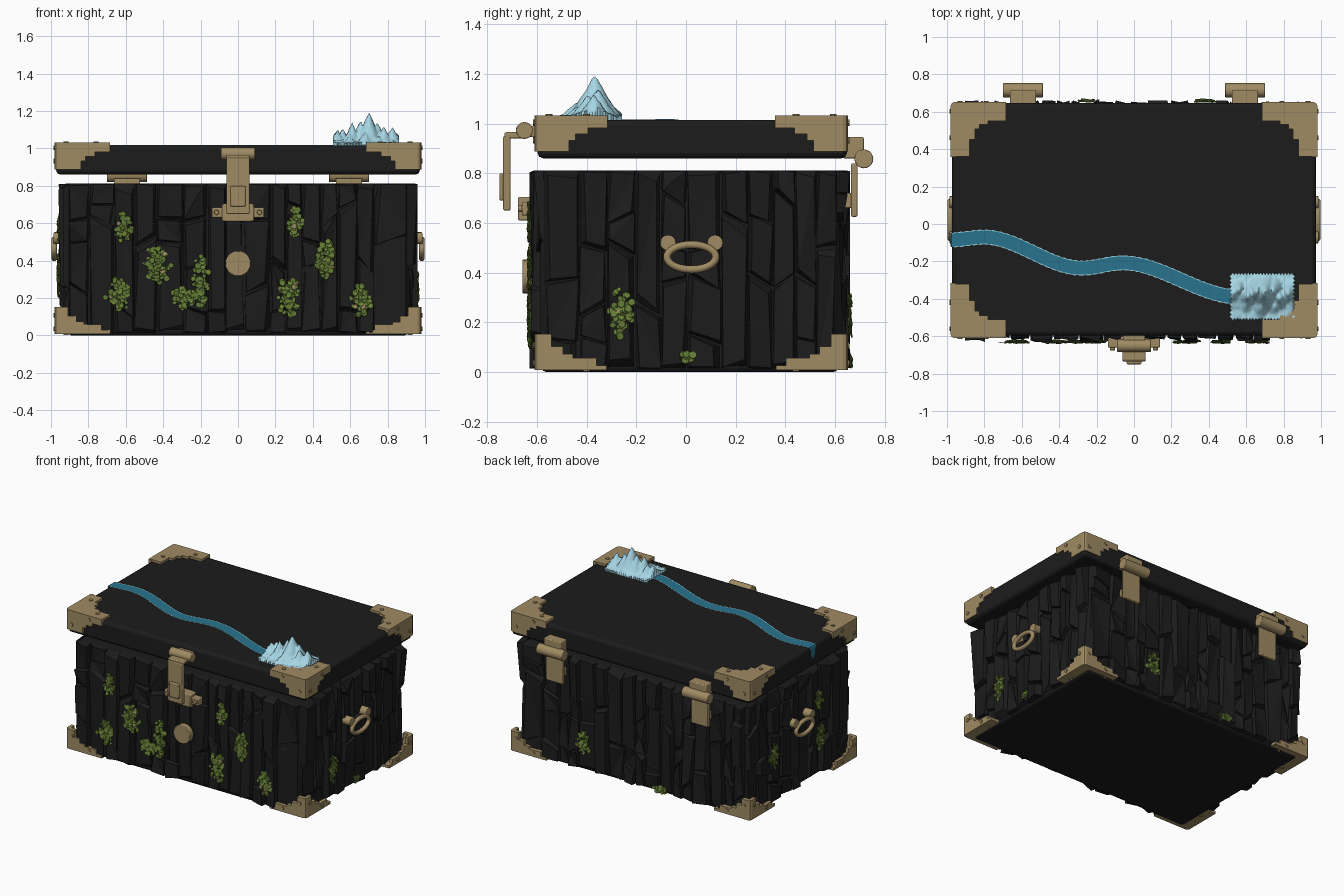
import bpy, bmesh, math, random
from mathutils import Vector as V, Matrix as M

if "Cube" in bpy.data.objects:
    bpy.data.objects.remove(bpy.data.objects["Cube"])

random.seed(11)

def material(name, rgb):
    m = bpy.data.materials.new(name)
    m.diffuse_color = (*rgb, 1)
    m.use_nodes = True
    m.node_tree.nodes["Principled BSDF"].inputs["Base Color"].default_value = m.diffuse_color
    return m

ROCK = material("dark rock", (0.0115, 0.0115, 0.0115))
BRONZE = material("bronze", (0.35, 0.26, 0.125))
WATER = material("river blue", (0.022, 0.175, 0.27))
FOAM = material("foam", (0.30, 0.62, 0.72))
ICE = material("ice", (0.38, 0.67, 0.78))
MOSS = material("moss green", (0.125, 0.20, 0.035))
BUD = material("dry bud", (0.35, 0.27, 0.12))

def finish(name, bm, *mats, smooth=0, bevel=0):
    bmesh.ops.recalc_face_normals(bm, faces=bm.faces)
    me = bpy.data.meshes.new(name)
    bm.to_mesh(me)
    bm.free()
    for m in mats:
        me.materials.append(m)
    ob = bpy.data.objects.new(name, me)
    bpy.context.collection.objects.link(ob)
    if bevel:
        b = ob.modifiers.new("bevel", 'BEVEL')
        b.width, b.segments = bevel, 2
    if smooth:
        bpy.ops.object.select_all(action='DESELECT')
        bpy.context.view_layer.objects.active = ob
        ob.select_set(True)
        bpy.ops.object.shade_smooth_by_angle(angle=math.radians(smooth))
    return ob

def box(name, lo, hi, mat, bevel=0.006):
    lo, hi = V(lo), V(hi)
    bm = bmesh.new()
    bmesh.ops.create_cube(bm, size=1, matrix=M.Translation((lo + hi) / 2) @ M.Diagonal((*(hi - lo), 1)))
    return finish(name, bm, mat, bevel=bevel, smooth=35)

def add_cyl(bm, p, axis, r, length, seg=20):
    rot = V(axis).to_track_quat('Z', 'Y').to_matrix().to_4x4()
    bmesh.ops.create_cone(bm, cap_ends=True, segments=seg, radius1=r, radius2=r,
                          depth=length, matrix=M.Translation(p) @ rot)

def cyl(name, p, axis, r, length, seg=20):
    bm = bmesh.new()
    add_cyl(bm, p, axis, r, length, seg)
    return finish(name, bm, BRONZE, smooth=35, bevel=0.004)

def add_prism(bm, pts, o, u, v, n, t):
    a = [bm.verts.new(o + u * x + v * y) for x, y in pts]
    b = [bm.verts.new(p.co + n * t) for p in a]
    bm.faces.new(a)
    bm.faces.new(b[::-1])
    for i in range(len(a)):
        j = (i + 1) % len(a)
        bm.faces.new((a[i], b[i], b[j], a[j]))

X, Y, Z = V((1, 0, 0)), V((0, 1, 0)), V((0, 0, 1))
# wall frames: origin, sideways direction, outward direction, half width
WALLS = {"front": (V((0, -0.58, 0)), X, -Y, 0.91), "back": (V((0, 0.61, 0)), X, Y, 0.91),
         "right": (V((0.91, 0.015, 0)), Y, X, 0.595), "left": (V((-0.91, 0.015, 0)), Y, -X, 0.595)}

# chest body and lid
box("body_core", (-0.91, -0.58, 0.0), (0.91, 0.61, 0.81), ROCK, 0.02)
box("lid", (-0.972, -0.597, 0.86), (0.972, 0.647, 1.015), ROCK, 0.022)

# craggy stone columns on each wall
def stone_wall(name, o, u, n, hw):
    bm = bmesh.new()
    end = hw - 0.005
    x = -end
    while x < end - 0.02:
        w = random.uniform(0.075, 0.15)
        if end - x - w < 0.06:
            w = end - x
        cuts = sorted(random.sample([0.13, 0.25, 0.37, 0.5, 0.62, 0.7], random.choice((1, 2, 2, 3))))
        zs = [0.015] + cuts + [0.812]
        tilt = [0] + [random.uniform(-0.04, 0.04) for _ in cuts] + [0]
        for i in range(len(zs) - 1):
            quad = [(x, zs[i] - tilt[i]), (x + w, zs[i] + tilt[i]),
                    (x + w, zs[i + 1] + tilt[i + 1]), (x, zs[i + 1] - tilt[i + 1])]
            near_corner = abs(x + w / 2) > hw - 0.21 and zs[i] < 0.14
            top = 0.024 if near_corner else 0.05
            mx = x + w * random.uniform(0.3, 0.7)
            mz = (zs[i] + zs[i + 1]) / 2
            back = [bm.verts.new(o + u * a + Z * b - n * 0.01) for a, b in quad]
            front = []
            base = random.uniform(0.015, top - 0.006)
            for a, b in quad:
                k, j = random.uniform(0.02, 0.38), random.uniform(0.0, 0.18)
                d = min(top, max(0.004, base + random.uniform(-0.022, 0.022)))
                front.append(bm.verts.new(o + u * (a + (mx - a) * k) + Z * (b + (mz - b) * j) + n * d))
            for f in range(4):
                g = (f + 1) % 4
                bm.faces.new((back[f], back[g], front[g], front[f]))
            s = random.randint(0, 1)
            bm.faces.new((front[s], front[s + 1], front[s + 2]))
            bm.faces.new((front[s], front[s + 2], front[(s + 3) % 4]))
        x += w
    finish(name + "_stones", bm, ROCK)

for name, frame in WALLS.items():
    stone_wall(name, *frame)

# stepped corner brackets with rivets
TOP = [(0, .02), (.006, .006), (.02, 0), (.295, 0), (.295, .1), (.2, .1), (.2, .12), (.155, .12),
       (.155, .145), (.13, .145), (.13, .2), (.1, .2), (.1, .29), (0, .29)]
LID_SIDE = [(.02, 0), (.295, 0), (.295, .05), (.215, .05), (.215, .075), (.165, .075), (.165, .1),
            (.14, .1), (.14, .145), (.02, .145)]
BASE_SIDE = [(.02, 0), (.25, 0), (.25, .05), (.155, .05), (.155, .065), (.115, .065), (.115, .095),
             (.07, .095), (.07, .145), (.02, .145)]
for sx in (-1, 1):
    for sy in (-1, 1):
        for part, cz, sz, side in (("lid", 1.032, -1, LID_SIDE), ("base", 0.008, 1, BASE_SIDE)):
            c = V((sx * 0.98, -0.61 if sy < 0 else 0.652, cz))
            ux, uy, uz = X * -sx, Y * -sy, Z * sz
            bm = bmesh.new()
            add_prism(bm, TOP, c, ux, uy, uz, 0.02)
            add_prism(bm, side, c, ux, uz, uy, 0.03)
            add_prism(bm, side, c, uy, uz, ux, 0.025)
            # rounded outer edge post
            add_prism(bm, [(0, .02), (.006, .006), (.02, 0), (.02, .02)], c, ux, uy, uz, 0.145)
            for a, b in ((0.05, 0.1), (0.19, 0.028)):
                add_cyl(bm, c + ux * a + uz * b, Y, 0.013, 0.012, 10)
                add_cyl(bm, c + uy * a + uz * b, X, 0.013, 0.012, 10)
            for a, b in ((0.06, 0.21), (0.22, 0.06)):
                add_cyl(bm, c + ux * a + uy * b, Z, 0.014, 0.012, 10)
            finish(part + "_corner_bracket", bm, BRONZE)

# front latch
cyl("latch_barrel", (0, -0.65, 0.972), X, 0.034, 0.18)
box("latch_mount", (-0.06, -0.64, 0.945), (0.06, -0.58, 0.99), BRONZE)
box("latch_arm", (-0.062, -0.735, 0.65), (0.062, -0.705, 0.95), BRONZE)
box("latch_neck", (-0.062, -0.73, 0.94), (0.062, -0.655, 0.965), BRONZE)
box("latch_tongue", (-0.04, -0.75, 0.69), (0.04, -0.73, 0.80), BRONZE)
box("catch_plate", (-0.085, -0.675, 0.61), (0.085, -0.60, 0.705), BRONZE)
box("catch_bar", (-0.14, -0.66, 0.63), (0.14, -0.61, 0.685), BRONZE)
for s in (-1, 1):
    cyl("catch_stud", (s * 0.115, -0.665, 0.658), Y, 0.014, 0.02, 12)
cyl("front_disc", (0, -0.635, 0.385), Y, 0.068, 0.045, 24)

# rear hinges and ring handles
for s in (-1, 1):
    hx = s * 0.593
    cyl("hinge_barrel", (hx, 0.715, 0.858), X, 0.038, 0.214)
    box("hinge_upper_leaf", (hx - 0.07, 0.63, 0.86), (hx + 0.07, 0.715, 0.945), BRONZE)
    box("hinge_lower_leaf", (hx - 0.07, 0.664, 0.625), (hx + 0.07, 0.69, 0.84), BRONZE)
    box("hinge_pad", (hx - 0.05, 0.60, 0.66), (hx + 0.05, 0.67, 0.72), BRONZE)
    for y in (-0.072, 0.117):
        cyl("handle_knob", (s * 0.953, y, 0.52), X, 0.032, 0.065, 16)
    bm = bmesh.new()
    rings = []
    for i in range(32):
        a = math.tau * i / 32
        d = V((0, math.cos(a), math.sin(a)))
        p = V((s * 0.983, 0.022 + 0.098 * d.y, 0.463 + 0.05 * d.z))
        rings.append([bm.verts.new(p + (d * math.cos(b) + X * math.sin(b)) * 0.0155)
                      for b in (math.tau * k / 10 for k in range(10))])
    for i in range(32):
        r, q = rings[i], rings[(i + 1) % 32]
        for k in range(10):
            bm.faces.new((r[k], q[k], q[(k + 1) % 10], r[(k + 1) % 10]))
    finish("ring_handle", bm, BRONZE, smooth=60)

# river across the lid, spilling over the left edge
BENDS = [(-0.98, -0.085), (-0.8, -0.07), (-0.28, -0.236), (-0.06, -0.208), (0.56, -0.39)]
def river_y(x):
    for (x0, y0), (x1, y1) in zip(BENDS, BENDS[1:]):
        if x <= x1:
            t = max(0, (x - x0) / (x1 - x0))
            return y0 + (y1 - y0) * t * t * (3 - 2 * t)
    return BENDS[-1][1]

path = [(-0.98, river_y(-0.98), z) for z in (0.925, 0.955, 0.985, 1.008)]
path += [(x, river_y(x), 1.0175) for x in (-0.975 + 1.525 * i / 90 for i in range(91))]
bm = bmesh.new()
prev = None
for i, (x, y, z) in enumerate(path):
    half = 0.012 + 0.007 * i if i < 4 else 0.038
    slope = (river_y(x + 0.01) - river_y(x - 0.01)) / 0.02 if i > 4 else 0
    side = V((-slope, 1, 0)).normalized()
    e = half + 0.003 * (i % 2)
    row = [bm.verts.new(V((x, y, z)) + side * k) for k in (-e, -half + 0.003, half - 0.003, e)]
    if prev:
        for k in range(3):
            f = bm.faces.new((prev[k], row[k], row[k + 1], prev[k + 1]))
            f.material_index = 0 if k == 1 else 1
    prev = row
finish("river", bm, WATER, FOAM).modifiers.new("thickness", 'SOLIDIFY').thickness = 0.002

# jagged ice mountain: peaks as x, y, height, spread
PEAKS = [(.53, -.37, .085, .06), (.56, -.35, .095, .05), (.61, -.385, .125, .06), (.655, -.36, .135, .07),
         (.70, -.367, .178, .09), (.745, -.355, .125, .07), (.78, -.395, .10, .06), (.825, -.37, .10, .06),
         (.60, -.43, .055, .05), (.68, -.44, .07, .06), (.75, -.44, .05, .05), (.64, -.32, .05, .04),
         (.76, -.32, .05, .04)]
bm = bmesh.new()
nx, ny = 40, 22
grid = []
for i in range(nx + 1):
    row = []
    for j in range(ny + 1):
        x, y = 0.52 + 0.33 * i / nx, -0.505 + 0.235 * j / ny
        h = 0.012
        for px, py, ph, sp in PEAKS:
            d = math.hypot(x - px, (y - py) * 0.75) / sp
            h = max(h, ph * max(0, 1 - d) ** 1.2)
        base = 0.045 * max(0, 1 - abs(y + 0.375) / 0.12)
        edge = j in (0, ny) or i in (0, nx)
        h = max(h, base) + random.uniform(-0.004, 0.004)
        if i in (0, nx):
            x += 0.012 * (j % 2) * (1 if i else -1)
        if j in (0, ny):
            y += 0.012 * (i % 2) * (1 if j else -1)
        row.append(bm.verts.new((x, y, 1.018 + (min(h, 0.05) if edge else h))))
    grid.append(row)
for i in range(nx):
    for j in range(ny):
        bm.faces.new((grid[i][j], grid[i + 1][j], grid[i + 1][j + 1], grid[i][j + 1]))
rim = [e for e in bm.edges if e.is_boundary]
for g in bmesh.ops.extrude_edge_only(bm, edges=rim)["geom"]:
    if isinstance(g, bmesh.types.BMVert):
        g.co.z = 1.013
finish("ice_mountain", bm, ICE, smooth=80)

# leafy moss bunches: sideways position, height, half width, half height
BUNCHES = {"front": [(-.61, .58, .05, .08), (-.64, .22, .07, .09), (-.43, .38, .075, .10), (-.28, .20, .08, .06),
                     (-.20, .29, .05, .14), (.305, .61, .04, .08), (.47, .40, .06, .11), (.27, .21, .065, .11),
                     (.655, .19, .055, .09)],
           "right": [(-.28, .24, .055, .10), (-.01, .06, .03, .018)],
           "left": [(.33, .36, .06, .09), (-.22, .29, .06, .09), (-.2, .58, .04, .07)],
           "back": [(.37, .23, .07, .08), (-.25, .05, .06, .025)]}
for name, bunches in BUNCHES.items():
    o, u, n, hw = WALLS[name]
    for cx, cz, rw, rh in bunches:
        bm = bmesh.new()
        for k in range(int(20 + 8500 * rw * rh)):
            a, r = random.uniform(0, math.tau), random.random() ** 0.6
            p = o + u * (cx + rw * r * math.cos(a) * random.uniform(0.5, 1.1)) \
                + Z * (cz + rh * r * math.sin(a)) + n * random.uniform(0.044, 0.055)
            s = random.uniform(0.010, 0.019)
            face = (n + V([random.uniform(-0.3, 0.3) for _ in range(3)]) + Z * 0.15).to_track_quat('Z', 'Y')
            mat = M.LocRotScale(p, face, V((s, s, 0.003)))
            new = bmesh.ops.create_cone(bm, cap_ends=True, segments=6, radius1=1, radius2=0.9, depth=1, matrix=mat)
            if k % 30 == 7:
                for f in {f for v in new["verts"] for f in v.link_faces}:
                    f.material_index = 1
        finish(name + "_moss", bm, MOSS, BUD)
